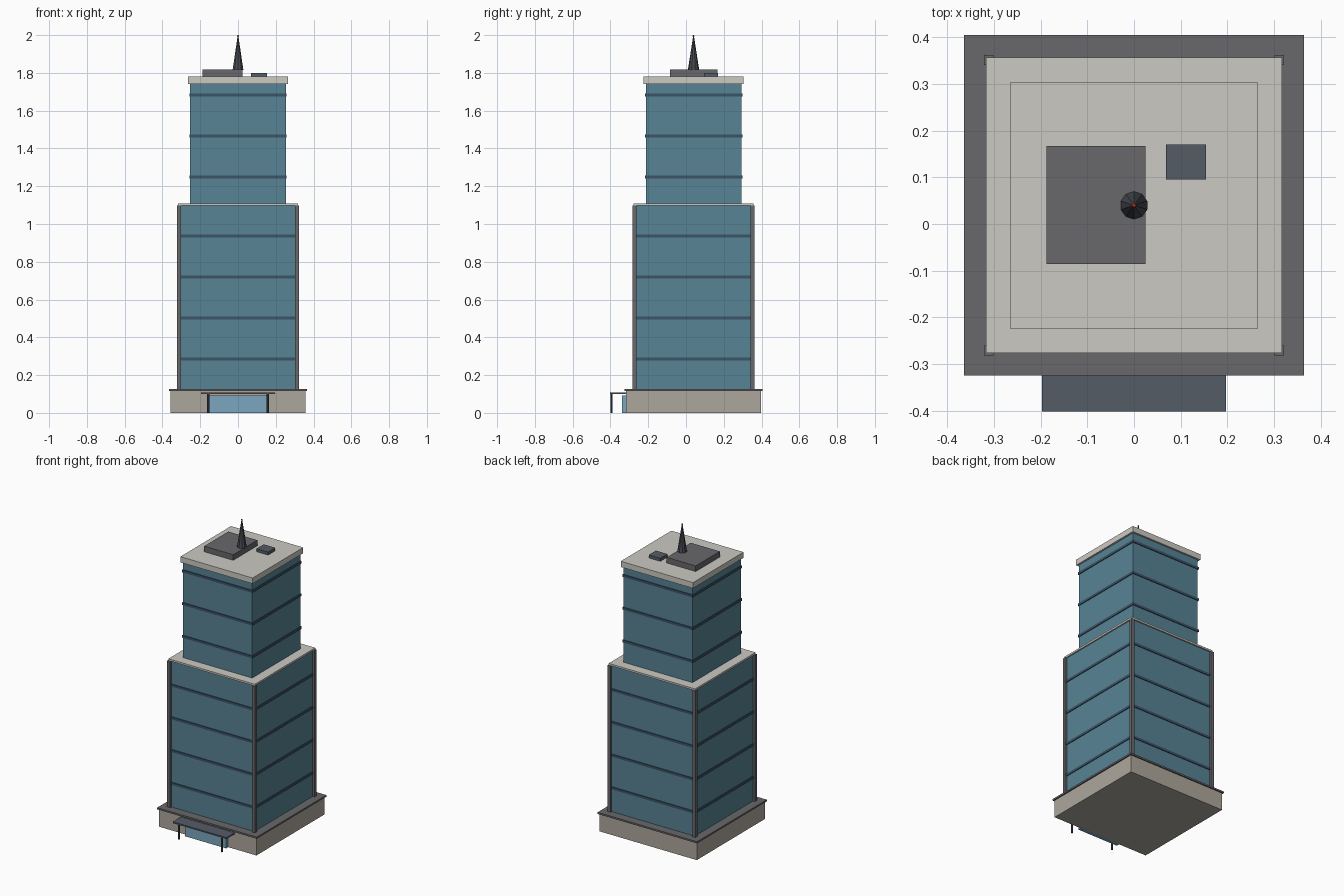
import bpy

if "Cube" in bpy.data.objects:
    bpy.data.objects.remove(bpy.data.objects["Cube"])

CY = 0.04  # tower centre line in y


def material(name, rgb):
    m = bpy.data.materials.new(name)
    m.diffuse_color = [(c / 255) ** 2.2 for c in rgb] + [1]
    m.use_nodes = True
    m.node_tree.nodes["Principled BSDF"].inputs["Base Color"].default_value = m.diffuse_color
    return m


glass = material("glass", (88, 130, 147))
door_glass = material("door_glass", (122, 165, 190))
stone = material("stone", (172, 166, 155))
roofing = material("roofing", (203, 200, 193))
dark = material("dark_trim", (104, 104, 107))
band = material("band", (62, 84, 102))
metal = material("metal", (86, 92, 102))
spire_metal = material("spire_metal", (72, 76, 82))
red = material("red", (215, 50, 40))


def box(name, x, y, z, mat):
    """Box from (min, max) pairs."""
    bpy.ops.mesh.primitive_cube_add(size=1, location=[(a + b) / 2 for a, b in (x, y, z)])
    o = bpy.context.object
    o.name = name
    o.scale = [b - a for a, b in (x, y, z)]
    bpy.ops.object.transform_apply(location=False, rotation=False)
    o.data.materials.append(mat)
    return o


def slab(name, half, z0, z1, mat):
    """Square block centred on the tower axis."""
    return box(name, (-half, half), (CY - half, CY + half), (z0, z1), mat)


def cone(name, r1, r2, x, y, z0, z1, sides, mat):
    bpy.ops.mesh.primitive_cone_add(vertices=sides, radius1=r1, radius2=r2,
                                    depth=z1 - z0, location=(x, y, (z0 + z1) / 2))
    o = bpy.context.object
    o.name = name
    o.data.materials.append(mat)
    return o


# Podium
slab("podium", 0.357, 0, 0.116, stone)
slab("podium_cap", 0.365, 0.116, 0.127, dark)

# Lower tower with floor bands, corner posts and terrace
slab("lower_tower", 0.308, 0.12, 1.097, glass)
for i in range(4):
    z = 0.285 + 0.217 * i
    slab(f"lower_band_{i}", 0.313, z - 0.008, z + 0.008, band)
for sx in (-1, 1):
    for sy in (-1, 1):
        x, y = sx * 0.3115, CY + sy * 0.3115
        box("corner_post", (x - 0.0105, x + 0.0105), (y - 0.0105, y + 0.0105), (0.12, 1.097), dark)
slab("terrace_slab", 0.317, 1.097, 1.109, roofing)

# Upper tower with floor bands and roof
slab("upper_tower", 0.253, 1.105, 1.745, glass)
for i in range(3):
    z = 1.25 + 0.217 * i
    slab(f"upper_band_{i}", 0.258, z - 0.008, z + 0.008, band)
slab("roof_slab", 0.265, 1.742, 1.78, roofing)

# Rooftop plant and spire
box("plant_room", (-0.188, 0.025), (-0.086, 0.167), (1.78, 1.817), dark)
box("roof_unit", (0.069, 0.154), (0.095, 0.17), (1.78, 1.8), metal)
cone("spire", 0.03, 0.003, 0, CY, 1.815, 1.99, 10, spire_metal)
bpy.ops.mesh.primitive_uv_sphere_add(segments=8, ring_count=6, radius=0.005, location=(0, CY, 1.995))
beacon = bpy.context.object
beacon.name = "beacon"
beacon.data.materials.append(red)

# Entrance
box("entrance_glass", (-0.15, 0.15), (-0.339, -0.31), (0, 0.093), door_glass)
box("canopy", (-0.197, 0.197), (-0.402, -0.315), (0.099, 0.108), metal)
for s in (-1, 1):
    cone("canopy_post", 0.006, 0.006, s * 0.157, -0.394, 0, 0.1, 8, spire_metal)
